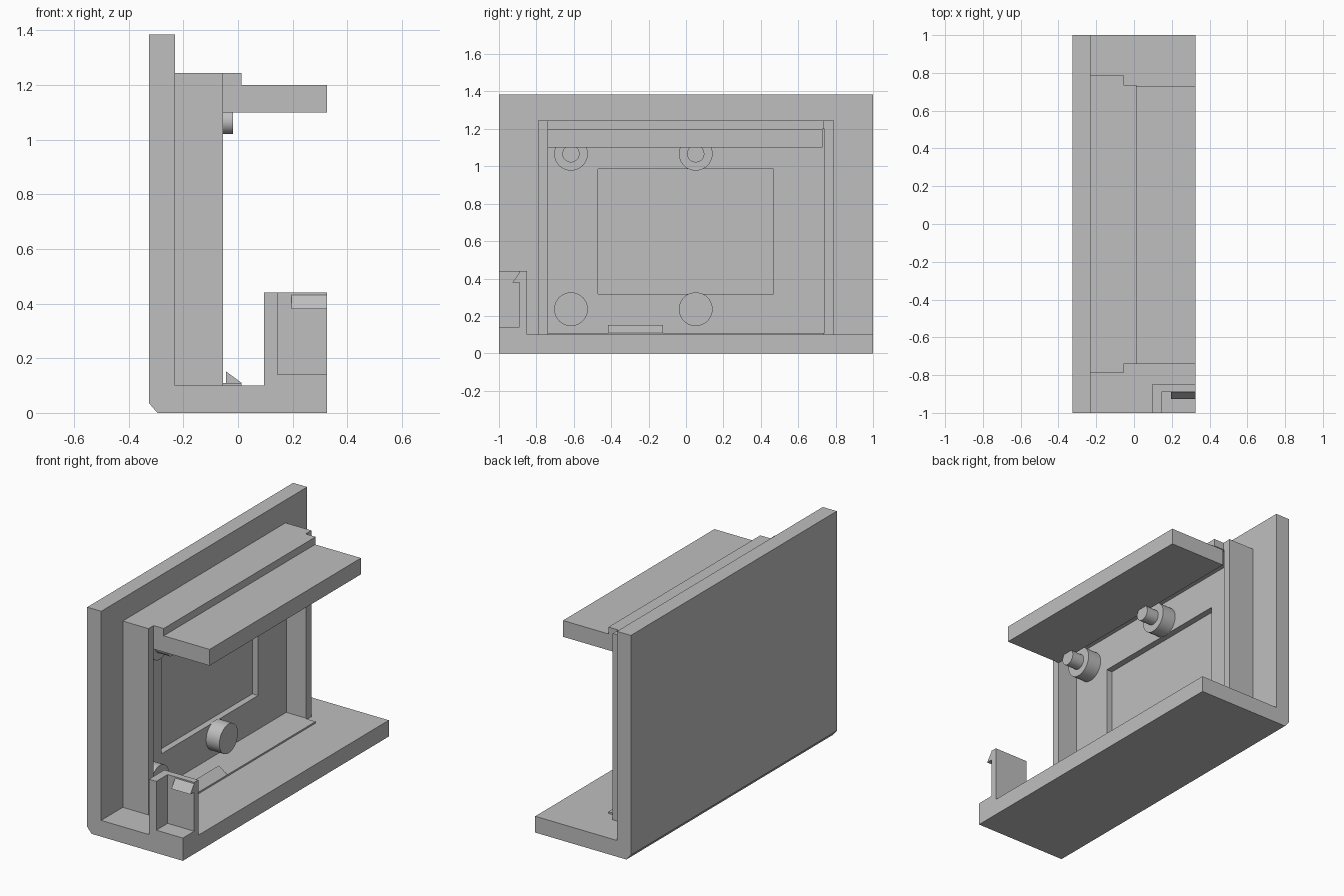
import bpy
import bmesh
import math
from mathutils import Matrix, Vector

if "Cube" in bpy.data.objects:
    bpy.data.objects.remove(bpy.data.objects["Cube"])

grey = bpy.data.materials.new("plain grey")
grey.diffuse_color = (0.52, 0.52, 0.52, 1)
grey.use_nodes = True
grey.node_tree.nodes["Principled BSDF"].inputs["Base Color"].default_value = grey.diffuse_color


def finish(name, bm):
    bmesh.ops.recalc_face_normals(bm, faces=bm.faces)
    mesh = bpy.data.meshes.new(name)
    bm.to_mesh(mesh)
    bm.free()
    mesh.materials.append(grey)
    ob = bpy.data.objects.new(name, mesh)
    bpy.context.collection.objects.link(ob)
    return ob


def prism(name, outline, start, end, axis="y"):
    """Extrude an outline along y (points are x, z) or along x (points are y, z)."""
    bm = bmesh.new()
    if axis == "y":
        verts = [bm.verts.new((a, start, b)) for a, b in outline]
        step = Vector((0, end - start, 0))
    else:
        verts = [bm.verts.new((start, a, b)) for a, b in outline]
        step = Vector((end - start, 0, 0))
    face = bm.faces.new(verts)
    new = bmesh.ops.extrude_face_region(bm, geom=[face])["geom"]
    bmesh.ops.translate(bm, vec=step, verts=[v for v in new if isinstance(v, bmesh.types.BMVert)])
    return finish(name, bm)


def box(name, x, y, z):
    return prism(name, [(x[0], z[0]), (x[1], z[0]), (x[1], z[1]), (x[0], z[1])], y[0], y[1])


def cut(ob, cutter):
    mod = ob.modifiers.new("cut", "BOOLEAN")
    mod.operation = "DIFFERENCE"
    mod.solver = "EXACT"
    mod.object = cutter
    bpy.context.view_layer.objects.active = ob
    bpy.ops.object.modifier_apply(modifier=mod.name)
    bpy.data.objects.remove(cutter)


def rod(name, y, z, radius, x0, x1):
    """Round rod pointing along x."""
    bm = bmesh.new()
    mat = Matrix.Translation(((x0 + x1) / 2, y, z)) @ Matrix.Rotation(math.pi / 2, 4, "Y")
    bmesh.ops.create_cone(bm, cap_ends=True, segments=40, radius1=radius, radius2=radius,
                          depth=x1 - x0, matrix=mat)
    ob = finish(name, bm)
    bpy.ops.object.select_all(action="DESELECT")
    ob.select_set(True)
    bpy.context.view_layer.objects.active = ob
    bpy.ops.object.shade_smooth_by_angle(angle=math.radians(35))


# Back panel and base in one L-shaped section with a chamfered heel
prism("back_panel_and_base",
      [(-0.295, 0), (0.325, 0), (0.325, 0.1), (-0.23, 0.1),
       (-0.23, 1.385), (-0.325, 1.385), (-0.325, 0.035)], -1, 1)

# Tray frame: open recess with a shallow window in its rear wall
frame = box("tray_frame", (-0.23, -0.055), (-0.79, 0.79), (0.1, 1.245))
cut(frame, box("recess_cutter", (-0.19, 0.1), (-0.74, 0.74), (0.11, 1.2)))
cut(frame, box("window_cutter", (-0.229, -0.1), (-0.47, 0.467), (0.318, 0.985)))

# Lips along the top and bottom of the tray, and the upper shelf
box("top_lip", (-0.055, 0.013), (-0.74, 0.735), (1.2, 1.245))
box("bottom_lip", (-0.055, 0.013), (-0.74, 0.735), (0.1, 0.11))
box("upper_shelf", (-0.055, 0.325), (-0.74, 0.73), (1.1, 1.2))

# Bosses: the upper pair carry pegs
for i, y in enumerate((-0.615, 0.052)):
    rod(f"lower_boss_{i + 1}", y, 0.236, 0.09, -0.19, -0.1)
    rod(f"upper_boss_{i + 1}", y, 1.067, 0.09, -0.19, -0.1)
    rod(f"upper_peg_{i + 1}", y, 1.067, 0.046, -0.1, -0.018)

# Wedge catch on the bottom lip
prism("wedge_catch", [(-0.044, 0.11), (0.013, 0.11), (-0.044, 0.152)], -0.418, -0.122)

# Corner clip: block with a pocket open to the front, side and top
clip = box("corner_clip", (0.095, 0.325), (-1, -0.85), (0.1, 0.44))
cut(clip, box("pocket_cutter", (0.145, 0.5), (-1.2, -0.89), (0.14, 0.6)))
prism("clip_hook", [(-0.89, 0.38), (-0.927, 0.38), (-0.89, 0.432)], 0.196, 0.325, axis="x")
